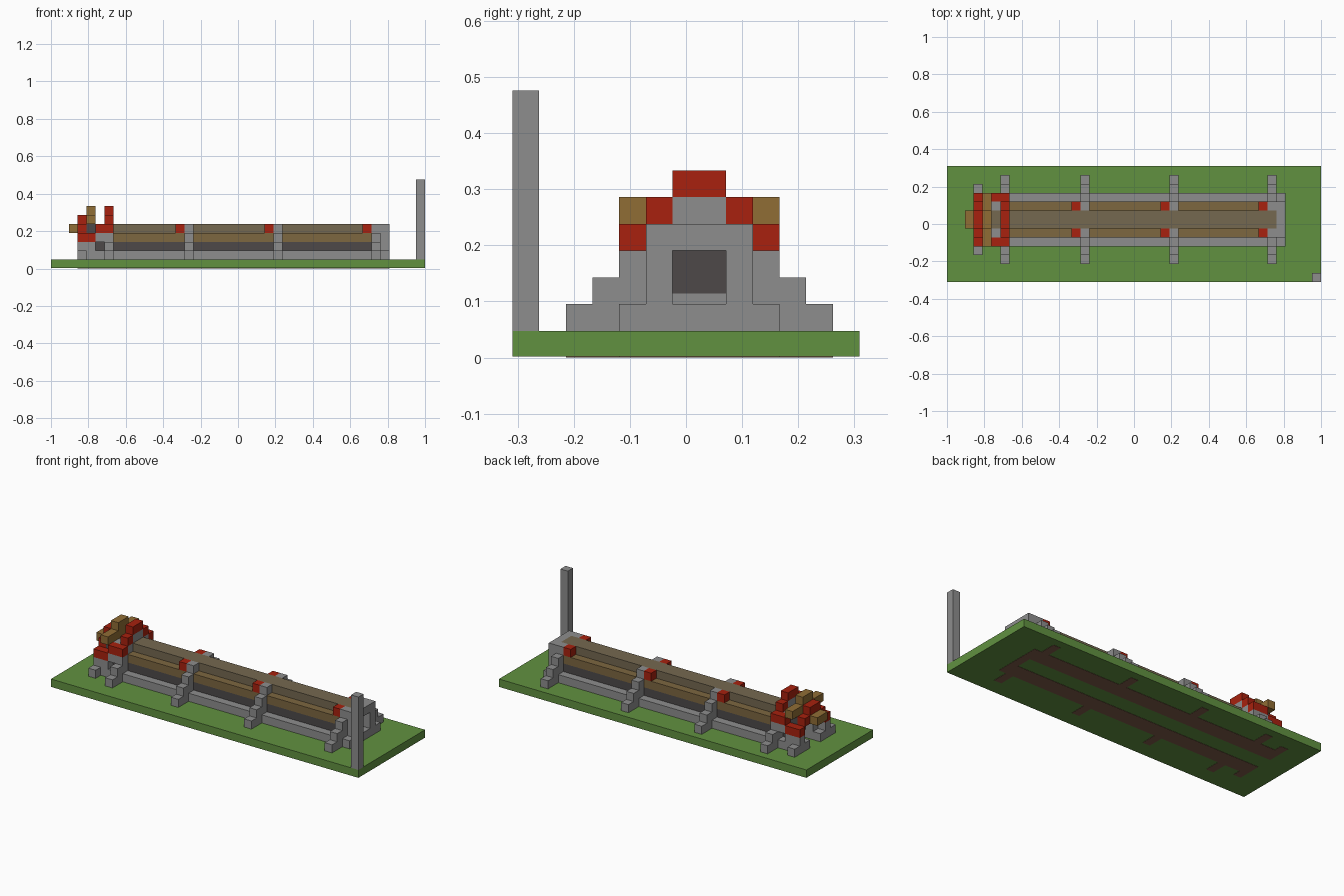
import bpy

if "Cube" in bpy.data.objects:
    bpy.data.objects.remove(bpy.data.objects["Cube"])

U = 1 / 21          # size of one block
MID = 7             # mirror line of the hall, in blocks


def material(name, rgb):
    lin = [((c / 255 + 0.055) / 1.055) ** 2.4 for c in rgb] + [1]
    m = bpy.data.materials.new(name)
    m.use_nodes = True
    m.diffuse_color = lin
    m.node_tree.nodes["Principled BSDF"].inputs["Base Color"].default_value = lin
    return m


GRASS = material("grass green", (97, 145, 64))
SOIL = material("soil brown", (125, 90, 72))
STONE = material("stone grey", (141, 141, 141))
RED = material("brick red", (168, 33, 14))
OCHRE = material("ochre wood", (144, 109, 53))
ROOF = material("roof brown", (117, 104, 80))
EAVES = material("eaves brown", (125, 103, 64))
DARK = material("dark opening", (77, 73, 73))


def box(name, mat, x, y, z):
    """Box from (start, end) pairs counted in blocks."""
    corners = [((a - 21) * U, (b - 6.5) * U, c * U) for a in x for b in y for c in z]
    faces = [(0, 1, 3, 2), (4, 6, 7, 5), (0, 4, 5, 1),
             (2, 3, 7, 6), (0, 2, 6, 4), (1, 5, 7, 3)]
    mesh = bpy.data.meshes.new(name)
    mesh.from_pydata(corners, [], faces)
    mesh.materials.append(mat)
    ob = bpy.data.objects.new(name, mesh)
    bpy.context.collection.objects.link(ob)
    return ob


def pair(name, mat, x, y, z):
    """Box on the front side and its mirror on the back side."""
    box(name + "_front", mat, x, y, z)
    box(name + "_back", mat, x, (2 * MID - y[1], 2 * MID - y[0]), z)


# Ground slab, with soil patches on its underside
box("ground", GRASS, (0, 42), (0, 13), (0.03, 1))
pair("soil_strip", SOIL, (3, 38), (4, 6), (0, 0.03))
box("soil_end", SOIL, (37, 38), (6, 8), (0, 0.03))
pair("soil_foot_entrance", SOIL, (3, 4), (3, 4), (0, 0.03))

# Corner post
box("corner_post", STONE, (41, 42), (0, 1), (1, 10))

# Hall: stone footing, dark window band, stepped roof
pair("footing", STONE, (3, 38), (4, 6), (1, 2))
box("window_band", DARK, (5, 37), (5, 9), (2, 3))
box("eaves", EAVES, (5, 37), (5, 9), (3, 4))
box("ridge", ROOF, (3, 37), (6, 8), (4, 5))
box("ridge_end", OCHRE, (2, 3), (6, 8), (4, 5))

# Stepped buttresses, each with a red block on the eaves beside it
for i in (6, 15, 25, 36):
    x = (i, i + 1)
    pair(f"soil_foot_{i}", SOIL, x, (2, 4), (0, 0.03))
    for step in range(4):
        bottom = 4 if step == 3 else 1
        pair(f"buttress_{i}_step_{step}", STONE, x, (2 + step, 3 + step), (bottom, 2 + step))
    if i > 6:
        pair(f"red_block_{i}", RED, (i - 1, i), (5, 6), (4, 5))

# Far end wall with a recessed opening
box("end_sill", STONE, (37, 38), (6, 8), (1, 2))
pair("end_jamb", STONE, (37, 38), (5, 6), (2, 4))
box("end_lintel", STONE, (37, 38), (5, 9), (4, 5))
box("end_opening", DARK, (37, 37.1), (6, 8), (2.4, 4))
box("end_opening_base", STONE, (37, 37.1), (6, 8), (2, 2.4))

# Entrance walls
pair("entrance_foot", STONE, (3, 4), (3, 4), (1, 2))
pair("entrance_wall", STONE, (3, 5), (4, 5), (2, 3))
pair("entrance_inner_wall", STONE, (4, 5), (5, 6), (2, 4))
pair("entrance_side", STONE, (5, 6), (4, 5), (3, 4))
pair("entrance_shoulder", STONE, (5, 6), (5, 6), (4, 5))
pair("entrance_shadow", DARK, (4, 5), (5, 6), (4, 5))
pair("entrance_red_base", RED, (3, 5), (4, 5), (3, 4))
pair("entrance_red_side", RED, (5, 6), (4, 5), (4, 5))

# Two red stepped arches
for name, i, base in (("outer_arch", 3, 3), ("inner_arch", 6, 4)):
    x = (i, i + 1)
    if i == 6:
        pair(name + "_foot", RED, x, (4, 5), (base, base + 1))
    pair(name + "_shoulder", RED, x, (5, 6), (base + 1, base + 2))
    box(name + "_crown", RED, x, (6, 8), (base + 2, base + 3))
box("inner_arch_stone", STONE, (6, 7), (6, 8), (5, 6))

# Wooden arch between them
box("wood_arch", OCHRE, (4, 5), (4, 10), (5, 6))
box("wood_arch_crown", OCHRE, (4, 5), (6, 8), (6, 7))
